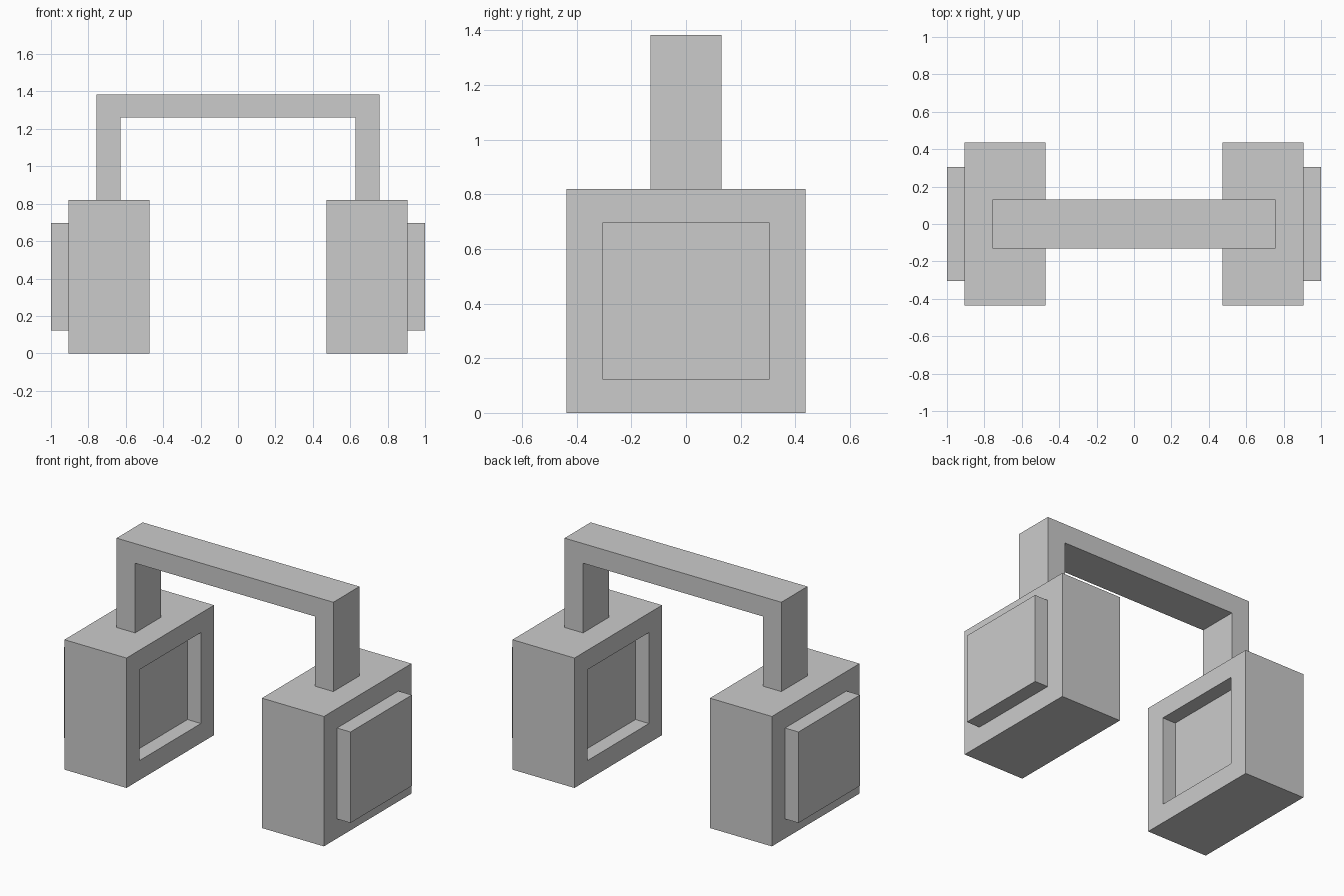
import bpy
import bmesh
from mathutils import Matrix, Vector

if "Cube" in bpy.data.objects:
    bpy.data.objects.remove(bpy.data.objects["Cube"])

PANEL_SCALE = 0.7     # panel outline relative to the cup side
PANEL_DEPTH = 0.094   # raised outside, recessed inside


def finish(bm, name):
    bmesh.ops.recalc_face_normals(bm, faces=bm.faces)
    mesh = bpy.data.meshes.new(name)
    bm.to_mesh(mesh)
    bm.free()
    obj = bpy.data.objects.new(name, mesh)
    bpy.context.collection.objects.link(obj)
    return obj


def ear_cup(name, side):
    # Block body
    size = Vector((0.433, 0.874, 0.82))
    centre = Vector((side * 0.6895, 0, 0.41))
    bm = bmesh.new()
    bmesh.ops.create_cube(bm, size=1, matrix=Matrix.LocRotScale(centre, None, size))
    bm.normal_update()
    # Inset both x faces, then push both outward: outer pad and inner recess
    for face in [f for f in bm.faces if abs(f.normal.x) > 0.9]:
        inset = bmesh.ops.extrude_discrete_faces(bm, faces=[face])["faces"][0]
        mid = inset.calc_center_median()
        for v in inset.verts:
            v.co = mid + (v.co - mid) * PANEL_SCALE
        panel = bmesh.ops.extrude_discrete_faces(bm, faces=[inset])["faces"][0]
        bmesh.ops.translate(bm, verts=list(panel.verts), vec=(side * PANEL_DEPTH, 0, 0))
    return finish(bm, name)


def headband():
    # Square arch profile extruded along y
    outer, inner, foot, under, top = 0.757, 0.628, 0.815, 1.26, 1.384
    half = [(inner, under), (inner, foot), (outer, foot), (outer, top)]
    profile = half + [(-x, z) for x, z in reversed(half)]
    bm = bmesh.new()
    face = bm.faces.new([bm.verts.new((x, -0.13, z)) for x, z in profile])
    geom = bmesh.ops.extrude_face_region(bm, geom=[face], use_keep_orig=True)["geom"]
    bmesh.ops.translate(bm, vec=(0, 0.26, 0),
                        verts=[g for g in geom if isinstance(g, bmesh.types.BMVert)])
    return finish(bm, "headband")


ear_cup("ear_cup_left", -1)
ear_cup("ear_cup_right", 1)
headband()
